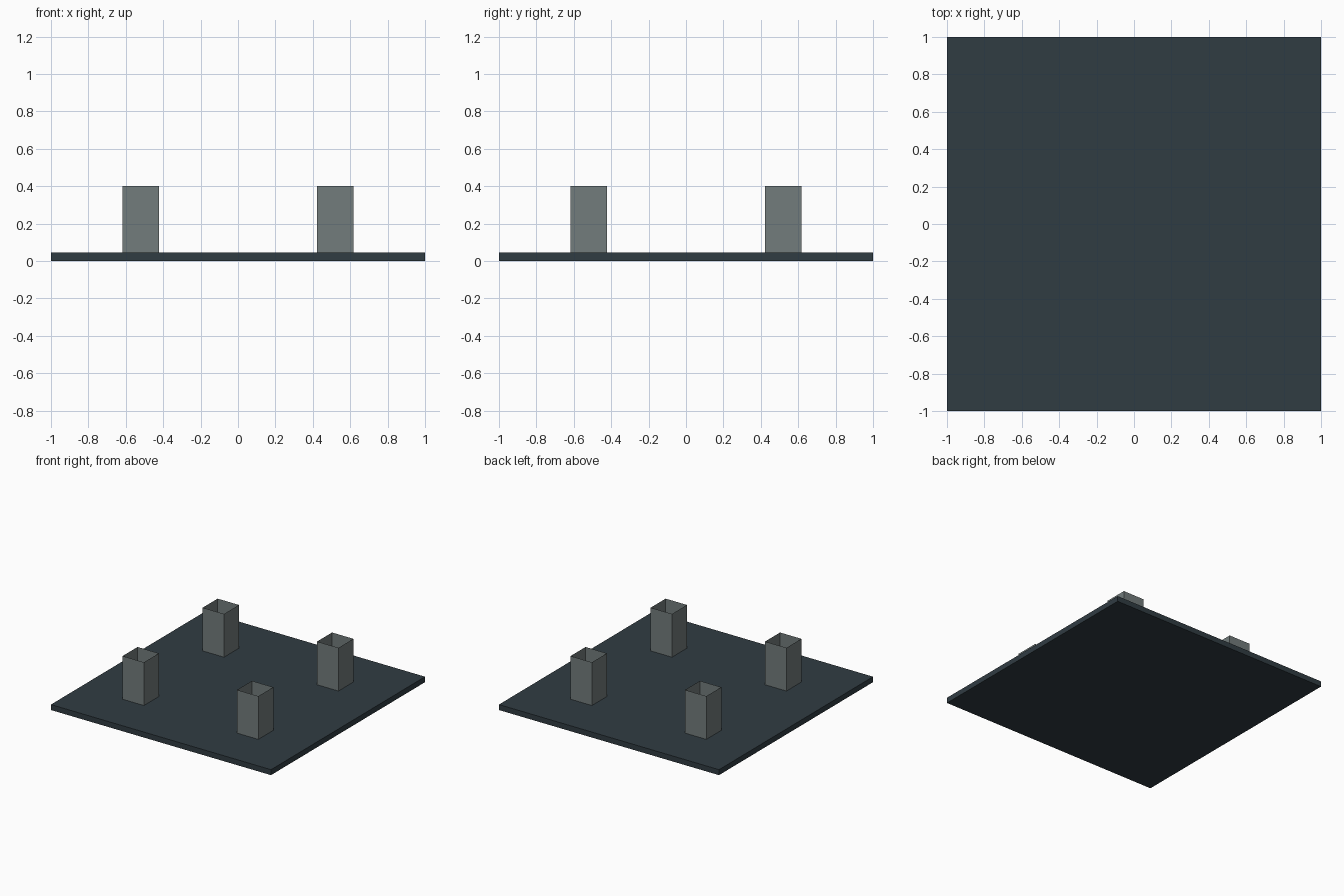
import bpy, bmesh

if "Cube" in bpy.data.objects:
    bpy.data.objects.remove(bpy.data.objects["Cube"])

PLATE_TOP = 0.045
TUBE_TOP = 0.4
OFFSET = 0.52     # tube centre from the middle
HALF = 0.097      # half the tube width


def material(name, colour):
    mat = bpy.data.materials.new(name)
    mat.diffuse_color = colour
    mat.use_nodes = True
    mat.node_tree.nodes["Principled BSDF"].inputs["Base Color"].default_value = mat.diffuse_color
    return mat


def box(name, centre, size, mat, open_ends=False):
    bm = bmesh.new()
    bmesh.ops.create_cube(bm, size=1)
    if open_ends:
        bm.normal_update()
        ends = [f for f in bm.faces if abs(f.normal.z) > 0.9]
        bmesh.ops.delete(bm, geom=ends, context='FACES_ONLY')
    bmesh.ops.scale(bm, vec=size, verts=bm.verts)
    mesh = bpy.data.meshes.new(name)
    bm.to_mesh(mesh)
    bm.free()
    mesh.materials.append(mat)
    obj = bpy.data.objects.new(name, mesh)
    obj.location = centre
    bpy.context.collection.objects.link(obj)
    return obj


dark = material("dark_slate", (0.03, 0.045, 0.055, 1))
grey = material("clear_grey", (0.17, 0.2, 0.2, 0.8))

# Thin square base plate
box("base_plate", (0, 0, PLATE_TOP / 2), (2, 2, PLATE_TOP), dark)

# Four open square sleeves with sheet walls
height = TUBE_TOP - PLATE_TOP
for side, sx in (("left", -1), ("right", 1)):
    for end, sy in (("front", -1), ("back", 1)):
        box(f"{end}_{side}_sleeve",
            (sx * OFFSET, sy * OFFSET, PLATE_TOP + height / 2),
            (2 * HALF, 2 * HALF, height), grey, open_ends=True)
